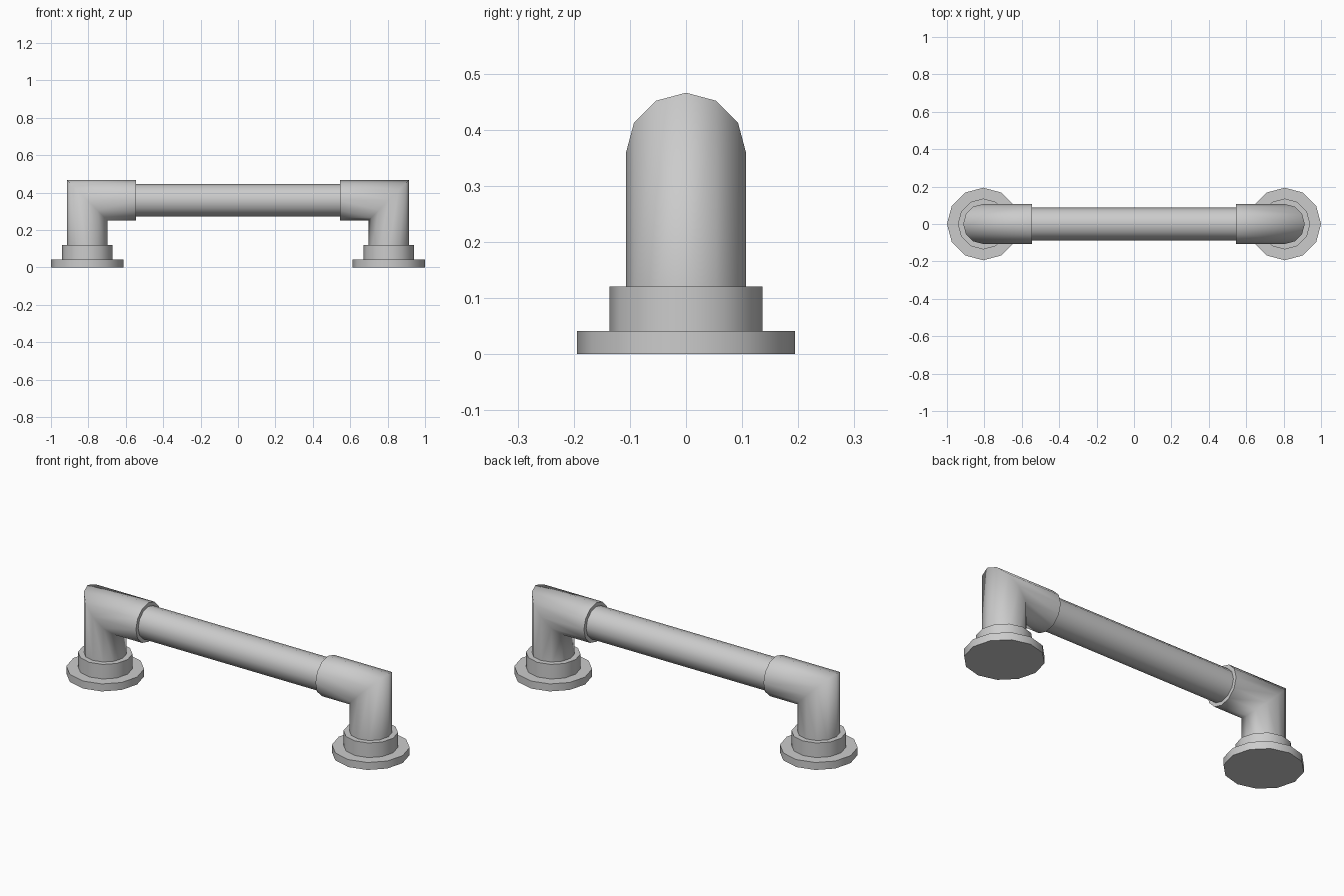
import bpy, bmesh, math
from mathutils import Vector

cube = bpy.data.objects.get("Cube")
if cube:
    bpy.data.objects.remove(cube)

SIDES = 12
POST_X, BAR_Z = 0.806, 0.359

metal = bpy.data.materials.new("satin grey metal")
metal.use_nodes = True
metal.diffuse_color = (0.6, 0.6, 0.6, 1)
metal.node_tree.nodes["Principled BSDF"].inputs["Base Color"].default_value = (0.6, 0.6, 0.6, 1)


def tube(name, rings):
    """Skin a list of point rings, cap both ends, smooth the sides, keep cap rims sharp."""
    bm = bmesh.new()
    loops = [[bm.verts.new(p) for p in ring] for ring in rings]
    for a, b in zip(loops, loops[1:]):
        for i in range(SIDES):
            j = (i + 1) % SIDES
            bm.faces.new((a[i], a[j], b[j], b[i])).smooth = True
    for end in (loops[0], loops[-1]):
        cap = bm.faces.new(end)
        for edge in cap.edges:
            edge.smooth = False
    bmesh.ops.recalc_face_normals(bm, faces=bm.faces)
    mesh = bpy.data.meshes.new(name)
    bm.to_mesh(mesh)
    bm.free()
    mesh.materials.append(metal)
    obj = bpy.data.objects.new(name, mesh)
    bpy.context.collection.objects.link(obj)
    return obj


def ring(place):
    """Ring of points from a function of the cosine and sine around it."""
    angles = [math.tau * i / SIDES for i in range(SIDES)]
    return [Vector(place(math.cos(a), math.sin(a))) for a in angles]


def disc(name, x, radius, low, high):
    return tube(name, [ring(lambda c, s: (x + radius * c, radius * s, z)) for z in (low, high)])


def elbow(name, side, radius=0.107):
    """Vertical leg and horizontal socket meeting at a sharp 45 degree mitre."""
    leg = ring(lambda c, s: (side * (POST_X + radius * c), radius * s, 0.1))
    mitre = ring(lambda c, s: (side * (POST_X + radius * c), radius * s, BAR_Z + radius * c))
    socket = ring(lambda c, s: (side * 0.545, radius * s, BAR_Z + radius * c))
    return tube(name, [leg, mitre, socket])


# Wall flange, collar and elbow at each end
for label, side in (("left", 1), ("right", -1)):
    disc(label + "_flange", side * POST_X, 0.194, 0.0, 0.041)
    disc(label + "_collar", side * POST_X, 0.136, 0.035, 0.121)
    elbow(label + "_elbow", side)

# Grip bar running into both sockets
tube("grip_bar", [ring(lambda c, s: (x, 0.087 * s, BAR_Z + 0.087 * c)) for x in (-0.6, 0.6)])
